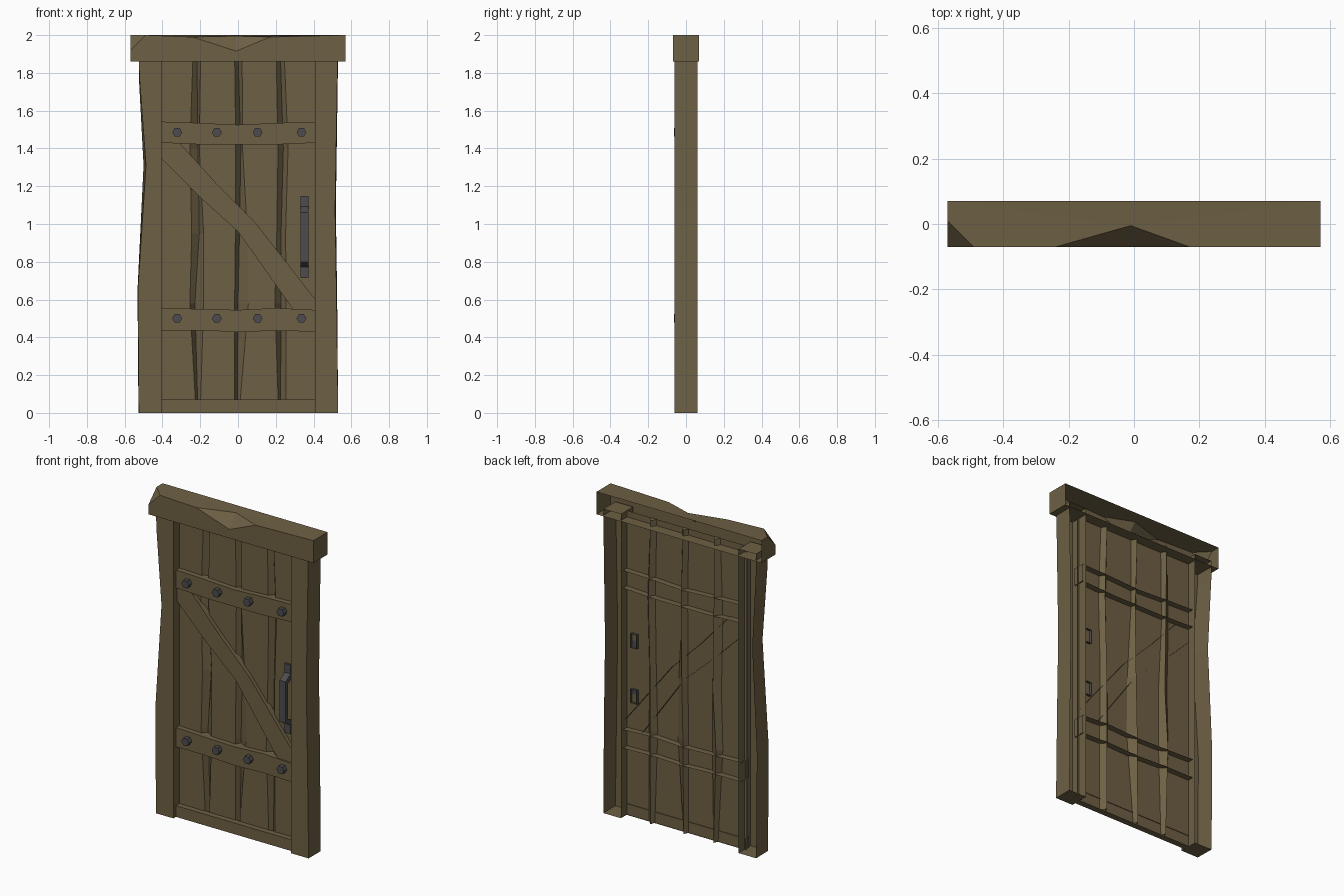
import bpy, bmesh, math
from mathutils import Matrix


def material(name, rgb):
    m = bpy.data.materials.new(name)
    m.diffuse_color = (*rgb, 1)
    return m


WOOD = material("weathered wood", (0.155, 0.117, 0.058))
IRON = material("dark iron", (0.075, 0.071, 0.076))


def make(name, verts, faces, mat):
    me = bpy.data.meshes.new(name)
    me.from_pydata(verts, [], faces)
    me.materials.append(mat)
    ob = bpy.data.objects.new(name, me)
    bpy.context.collection.objects.link(ob)
    return ob


def shell(name, front, y0, y1, mat, back=None):
    """Front face from an x-z outline (counter-clockwise) plus side walls; back is open."""
    back = back or front
    n = len(front)
    verts = [(x, y0, z) for x, z in front] + [(x, y1, z) for x, z in back]
    faces = [list(range(n))]
    for i in range(n):
        j = (i + 1) % n
        faces.append([j, i, i + n, j + n])
    return make(name, verts, faces, mat)


# Side posts with worn outer edges
left_f = [(-0.525, 1.90), (-0.522, 1.78), (-0.487, 1.31), (-0.530, 0.65), (-0.525, 0)]
left_b = [(-0.525, 1.90), (-0.525, 1.78), (-0.500, 1.31), (-0.532, 0.65), (-0.527, 0)]
inner_l = [(-0.405, 0), (-0.405, 1.90)]
shell("left_post", left_f + inner_l, -0.06, 0.06, WOOD, left_b + inner_l)
right_f = [(0.530, 0), (0.522, 0.60), (0.514, 1.08), (0.528, 1.90)]
right_b = [(0.530, 0), (0.525, 0.60), (0.518, 1.08), (0.530, 1.90)]
inner_r = [(0.408, 1.90), (0.408, 0)]
shell("right_post", right_f + inner_r, -0.06, 0.06, WOOD, right_b + inner_r)

# Lintel with a chipped corner and a notch in the front edge
make("lintel", [
    (-0.57, -0.07, 1.86), (0.57, -0.07, 1.86), (0.57, 0.07, 1.86), (-0.57, 0.07, 1.86),
    (0.57, -0.07, 2), (0.57, 0.07, 2), (-0.57, 0.07, 2),
    (-0.57, -0.07, 1.92), (-0.49, -0.07, 2), (-0.57, 0.01, 2),
    (-0.24, -0.07, 1.99), (-0.01, -0.07, 1.915), (0.17, -0.07, 1.99), (-0.01, -0.005, 1.995)],
    [(0, 1, 4, 12, 11, 10, 8, 7), (3, 2, 1, 0), (1, 2, 5, 4), (0, 7, 9, 6, 3),
     (8, 10, 13, 6, 9), (13, 5, 6), (13, 12, 4, 5), (7, 8, 9), (10, 11, 13), (11, 12, 13)], WOOD)

# Plank sheet with three wandering V grooves: (left, bottom, right) at each height
rows = [
    (0.00, (-0.222, -0.212, -0.200), (-0.018, -0.004, 0.006), (0.215, 0.225, 0.255)),
    (0.58, (-0.255, -0.228, -0.182), (-0.018, 0.000, 0.055), (0.195, 0.228, 0.255)),
    (0.95, (-0.245, -0.205, -0.182), (-0.014, 0.008, 0.050), (0.205, 0.228, 0.252)),
    (1.40, (-0.255, -0.212, -0.205), (-0.012, 0.015, 0.024), (0.212, 0.240, 0.265)),
    (1.90, (-0.238, -0.218, -0.198), (-0.018, 0.000, 0.022), (0.202, 0.224, 0.245))]
verts = []
for z, *grooves in rows:
    verts.append((-0.42, 0, z))
    for a, b, c in grooves:
        verts += [(a, 0, z), (b, 0.03, z), (c, 0, z)]
    verts.append((0.42, 0, z))
w = 11
faces = [(r * w + i, r * w + i + 1, (r + 1) * w + i + 1, (r + 1) * w + i)
         for r in range(len(rows) - 1) for i in range(w - 1)]
make("planks", verts, faces, WOOD)

# Cross braces and bottom rail
shell("upper_brace", [(-0.405, 1.43), (-0.17, 1.42), (0.18, 1.42), (0.415, 1.43),
                      (0.415, 1.54), (0.20, 1.535), (0.0, 1.525), (-0.21, 1.535), (-0.405, 1.542)],
      -0.033, 0.04, WOOD)
shell("lower_brace", [(-0.41, 0.437), (-0.21, 0.437), (0.0, 0.428), (0.20, 0.435), (0.415, 0.43),
                      (0.415, 0.545), (0.20, 0.555), (0.0, 0.545), (-0.21, 0.55), (-0.41, 0.557)],
      -0.033, 0.04, WOOD)
shell("diagonal_brace", [(-0.405, 1.345), (-0.20, 1.14), (0.0, 0.96), (0.29, 0.55), (0.41, 0.545),
                         (0.41, 0.60), (0.09, 1.01), (-0.11, 1.21), (-0.31, 1.43), (-0.405, 1.43)],
      -0.025, 0.015, WOOD)
shell("bottom_rail", [(-0.41, 0), (0.41, 0), (0.41, 0.07), (-0.41, 0.07)], -0.035, 0.004, WOOD)

# Six-sided bolt heads
for z in (1.485, 0.50):
    for x in (-0.322, -0.112, 0.104, 0.336):
        hexagon = [(x + 0.026 * math.cos(k * math.pi / 3), z + 0.026 * math.sin(k * math.pi / 3))
                   for k in range(6)]
        shell("bolt", hexagon, -0.063, -0.03, IRON)

# Handle: two pads and a bent grip
for z0, z1 in ((0.715, 0.80), (1.06, 1.147)):
    shell("handle_pad", [(0.33, z0), (0.372, z0), (0.372, z1), (0.33, z1)], -0.012, 0.015, IRON)
profile = [(0, 1.10), (-0.06, 1.06), (-0.06, 0.80), (0, 0.765),
           (0, 0.80), (-0.038, 0.822), (-0.038, 1.04), (0, 1.065)]
n = len(profile)
grip = make("handle_grip", [(x, y, z) for x in (0.33, 0.372) for y, z in profile],
            [list(range(n)), list(range(2 * n - 1, n - 1, -1))] +
            [[i, i + n, (i + 1) % n + n, (i + 1) % n] for i in range(n)], IRON)
bm = bmesh.new()
bm.from_mesh(grip.data)
bmesh.ops.recalc_face_normals(bm, faces=bm.faces)
bm.to_mesh(grip.data)
bm.free()
